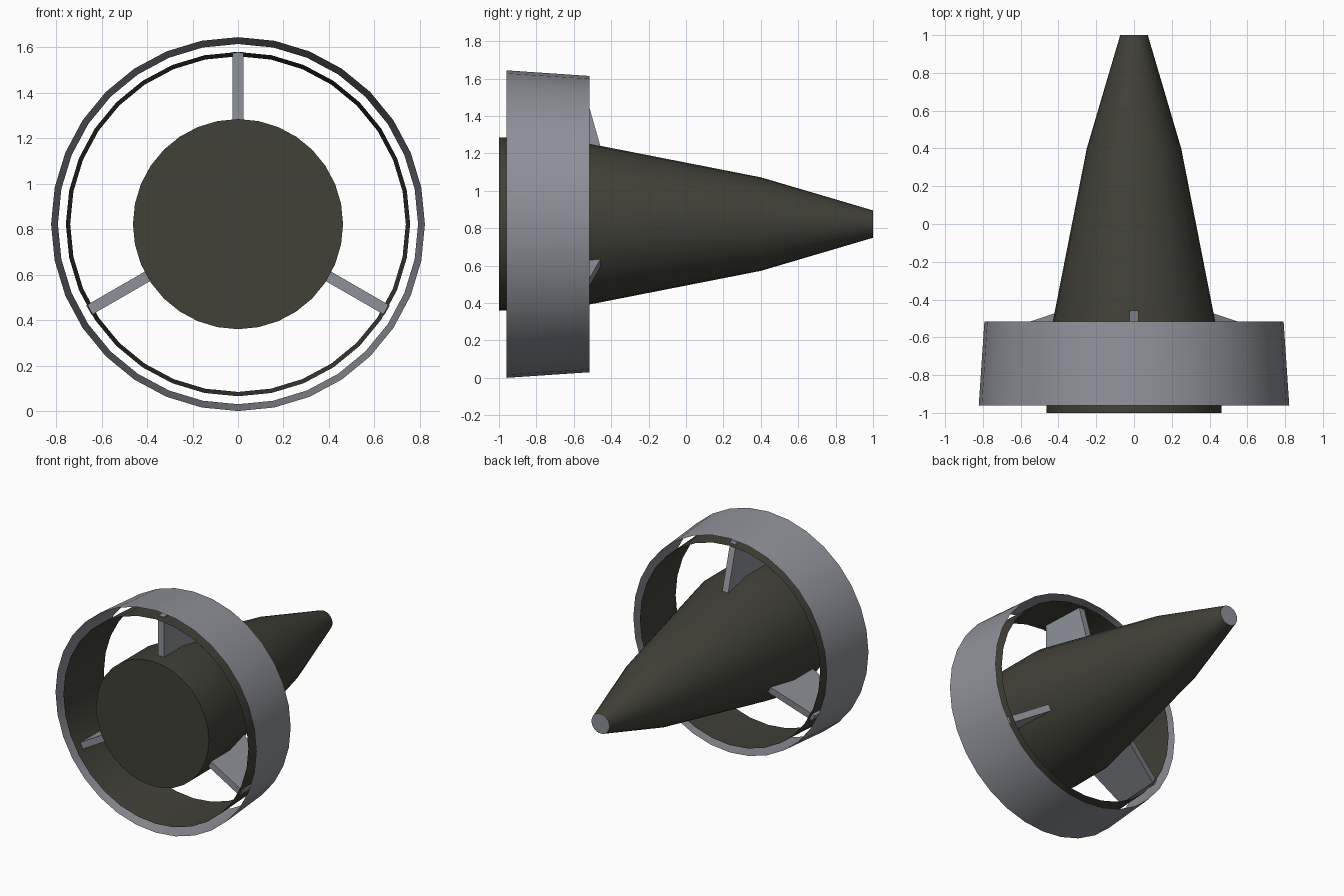
import bpy, bmesh, math
from mathutils import Matrix

if "Cube" in bpy.data.objects:
    bpy.data.objects.remove(bpy.data.objects["Cube"])

CZ = 0.822   # height of the long axis
SIDES = 32


def material(name, rgb):
    m = bpy.data.materials.new(name)
    m.diffuse_color = (*rgb, 1)
    m.use_nodes = True
    m.node_tree.nodes["Principled BSDF"].inputs["Base Color"].default_value = m.diffuse_color
    return m


grey = material("light grey", (0.275, 0.285, 0.32))
dark = material("dark olive", (0.053, 0.052, 0.040))


def finish(name, bm, mats, smooth=False):
    mesh = bpy.data.meshes.new(name)
    bm.to_mesh(mesh)
    bm.free()
    for m in mats:
        mesh.materials.append(m)
    ob = bpy.data.objects.new(name, mesh)
    bpy.context.collection.objects.link(ob)
    if smooth:
        bpy.context.view_layer.objects.active = ob
        ob.select_set(True)
        bpy.ops.object.shade_smooth_by_angle(angle=math.radians(30))
        ob.select_set(False)
    return ob


def lathe(name, profile, mats, caps=False):
    """Revolve (y, radius) points around the long axis."""
    bm = bmesh.new()
    rings = []
    for y, r in profile:
        angles = [2 * math.pi * i / SIDES for i in range(SIDES)]
        rings.append([bm.verts.new((r * math.sin(a), y, CZ + r * math.cos(a))) for a in angles])
    for a, b in zip(rings, rings[1:]):
        for i in range(SIDES):
            j = (i + 1) % SIDES
            bm.faces.new((a[i], b[i], b[j], a[j]))
    if caps:
        bm.faces.new(rings[0])
        bm.faces.new(rings[-1][::-1]).material_index = 1
        bmesh.ops.recalc_face_normals(bm, faces=bm.faces)
    else:
        for f in bm.faces:   # open shells face outward
            c = f.calc_center_median()
            f.normal_update()
            if f.normal.x * c.x + f.normal.z * (c.z - CZ) < 0:
                f.normal_flip()
    return finish(name, bm, mats, True)


# Tapered centre body with a grey cap on its narrow end
lathe("centre_body", [(-1, 0.462), (-0.68, 0.462), (0.4, 0.25), (1, 0.073)], [dark, grey], caps=True)

# Two thin open shells around the wide end
lathe("outer_shroud", [(-0.96, 0.822), (-0.515, 0.792)], [grey])
lathe("inner_shroud", [(-0.96, 0.757), (-0.515, 0.738)], [dark])

# Three flat struts between body and shroud, as (y, radius) outlines
outline = [(-0.90, 0.38), (-0.90, 0.757), (-0.555, 0.757), (-0.447, 0.38)]
for k in range(3):
    bm = bmesh.new()
    left, right = [[bm.verts.new((x, y, r)) for y, r in outline] for x in (-0.024, 0.024)]
    bm.faces.new(left)
    bm.faces.new(right[::-1])
    for i in range(4):
        j = (i + 1) % 4
        bm.faces.new((left[i], right[i], right[j], left[j]))
    bmesh.ops.recalc_face_normals(bm, faces=bm.faces)
    bm.transform(Matrix.Translation((0, 0, CZ)) @ Matrix.Rotation(k * 2 * math.pi / 3, 4, 'Y'))
    finish(f"strut_{k + 1}", bm, [grey])
